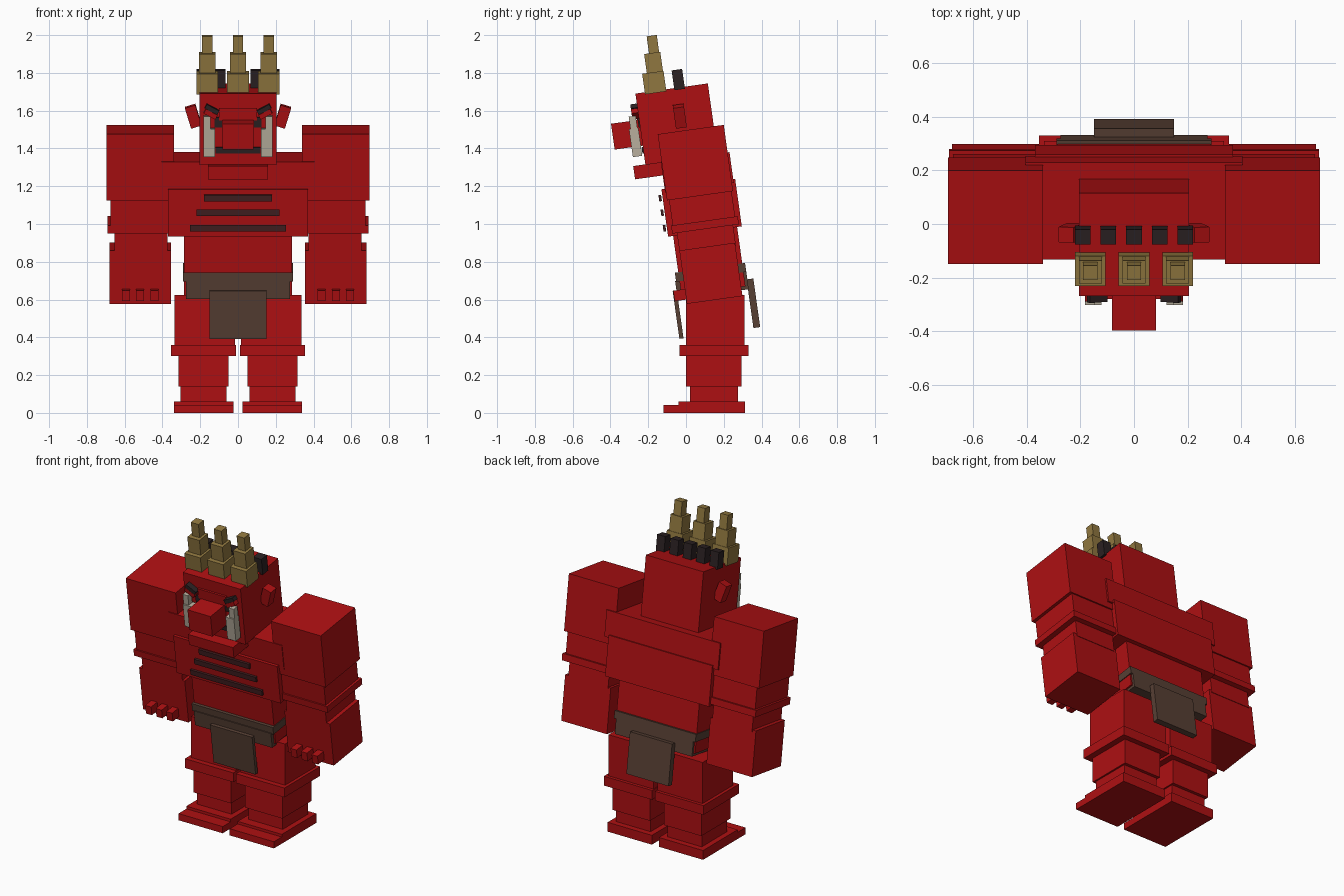
import bpy, math
from mathutils import Matrix

LEAN = math.radians(8)  # forward lean of the upper body


def material(name, rgb):
    m = bpy.data.materials.new(name)
    m.diffuse_color = (*rgb, 1)
    return m


red = material("red skin", (0.42, 0.005, 0.006))
maroon = material("dark maroon", (0.055, 0.014, 0.015))
black = material("black hair", (0.024, 0.015, 0.016))
gold = material("gold horn", (0.28, 0.185, 0.05))
brown = material("brown leather", (0.095, 0.05, 0.034))
bone = material("bone", (0.48, 0.43, 0.34))


def box(name, x, y, z, mat, lean=True, roll=0):
    """Box from ranges; roll turns it about its own y axis, lean tips it forward."""
    size = [r[1] - r[0] for r in (x, y, z)]
    mid = [(r[0] + r[1]) / 2 for r in (x, y, z)]
    bpy.ops.mesh.primitive_cube_add(size=1)
    ob = bpy.context.object
    ob.name = name
    mat4 = (Matrix.Translation(mid) @ Matrix.Rotation(math.radians(roll), 4, 'Y')
            @ Matrix.Diagonal((*size, 1)))
    if lean:
        mat4 = Matrix.Rotation(LEAN, 4, 'X') @ mat4
    ob.data.transform(mat4)
    ob.data.materials.append(mat)


def centred(name, half, y, z, mat):
    box(name, (-half, half), y, z, mat)


def pair(name, x, y, z, mat, lean=True, roll=0):
    box("right_" + name, x, y, z, mat, lean, roll)
    box("left_" + name, (-x[1], -x[0]), y, z, mat, lean, -roll)


# Legs, upright
pair("thigh", (0.015, 0.335), (0.0, 0.31), (0.33, 0.625), red, False)
pair("knee_band", (0.01, 0.355), (-0.034, 0.33), (0.30, 0.36), red, False)
pair("shin", (0.05, 0.316), (0.0, 0.295), (0.14, 0.31), red, False)
pair("ankle", (0.06, 0.305), (0.02, 0.275), (0.05, 0.15), red, False)
pair("foot", (0.025, 0.34), (-0.04, 0.312), (0.0, 0.06), red, False)
pair("toes", (0.025, 0.34), (-0.12, -0.03), (0.0, 0.043), red, False)

# Torso
centred("waist", 0.285, (0.063, 0.405), (0.62, 0.95), red)
centred("lower_chest", 0.37, (0.036, 0.43), (0.937, 1.19), red)
centred("upper_chest", 0.405, (0.053, 0.42), (1.17, 1.335), red)
for i, (half, z) in enumerate([(0.18, 1.145), (0.22, 1.067), (0.255, 0.984)]):
    centred("chest_stripe_%d" % i, half, (0.016, 0.03), (z - 0.017, z + 0.017), maroon)

# Belt and loincloth
centred("belt_upper", 0.29, (0.045, 0.42), (0.695, 0.743), brown)
centred("belt_lower", 0.275, (0.04, 0.42), (0.602, 0.70), brown)
centred("loincloth_front", 0.15, (0.02, 0.042), (0.393, 0.65), brown)
centred("loincloth_back", 0.15, (0.416, 0.452), (0.395, 0.655), brown)

# Arms
pair("upper_arm", (0.34, 0.695), (0.057, 0.41), (1.128, 1.482), red)
pair("elbow", (0.36, 0.675), (0.068, 0.402), (0.99, 1.14), red)
pair("arm_band", (0.352, 0.69), (0.06, 0.416), (0.95, 0.993), red)
pair("wrist", (0.372, 0.655), (0.085, 0.385), (0.84, 0.96), red)
pair("hand", (0.355, 0.68), (0.085, 0.382), (0.571, 0.856), red)
for i in range(3):
    x = 0.443 + i * 0.075
    pair("finger_%d" % i, (x - 0.021, x + 0.021), (0.023, 0.09), (0.594, 0.65), red)

# Head, jaw and snout
centred("head", 0.205, (-0.03, 0.357), (1.33, 1.711), red)
centred("jaw", 0.16, (-0.095, 0.07), (1.262, 1.333), red)
centred("mouth", 0.12, (-0.037, -0.029), (1.392, 1.425), black)
centred("snout", 0.082, (-0.18, -0.025), (1.433, 1.571), red)
centred("snout_bridge", 0.1, (-0.042, -0.025), (1.57, 1.635), red)
pair("eye", (0.085, 0.125), (-0.037, -0.029), (1.53, 1.585), black)
pair("brow", (0.1, 0.175), (-0.065, -0.025), (1.618, 1.642), black, roll=-28)
pair("eyelid", (0.11, 0.18), (-0.065, -0.025), (1.592, 1.618), red, roll=-28)
pair("ear", (0.208, 0.266), (0.157, 0.215), (1.503, 1.617), red, roll=17)
pair("tusk_base", (0.122, 0.182), (-0.09, -0.04), (1.38, 1.53), bone)
pair("tusk_tip", (0.145, 0.182), (-0.082, -0.045), (1.53, 1.595), bone)

# Row of hair tufts
for i in range(5):
    x = (i - 2) * 0.0955
    box("hair_%d" % i, (x - 0.029, x + 0.029), (0.177, 0.233), (1.70, 1.806), black)

# Three stepped horns
tiers = [(0.057, 0.077, 1.70, 1.81), (0.043, 0.088, 1.81, 1.912), (0.027, 0.098, 1.912, 2.003)]
for i in (-1, 0, 1):
    x = i * 0.163
    for j, (h, y, z0, z1) in enumerate(tiers):
        box("horn_%d_tier_%d" % (i + 1, j), (x - h, x + h), (y - h, y + h), (z0, z1), gold)
